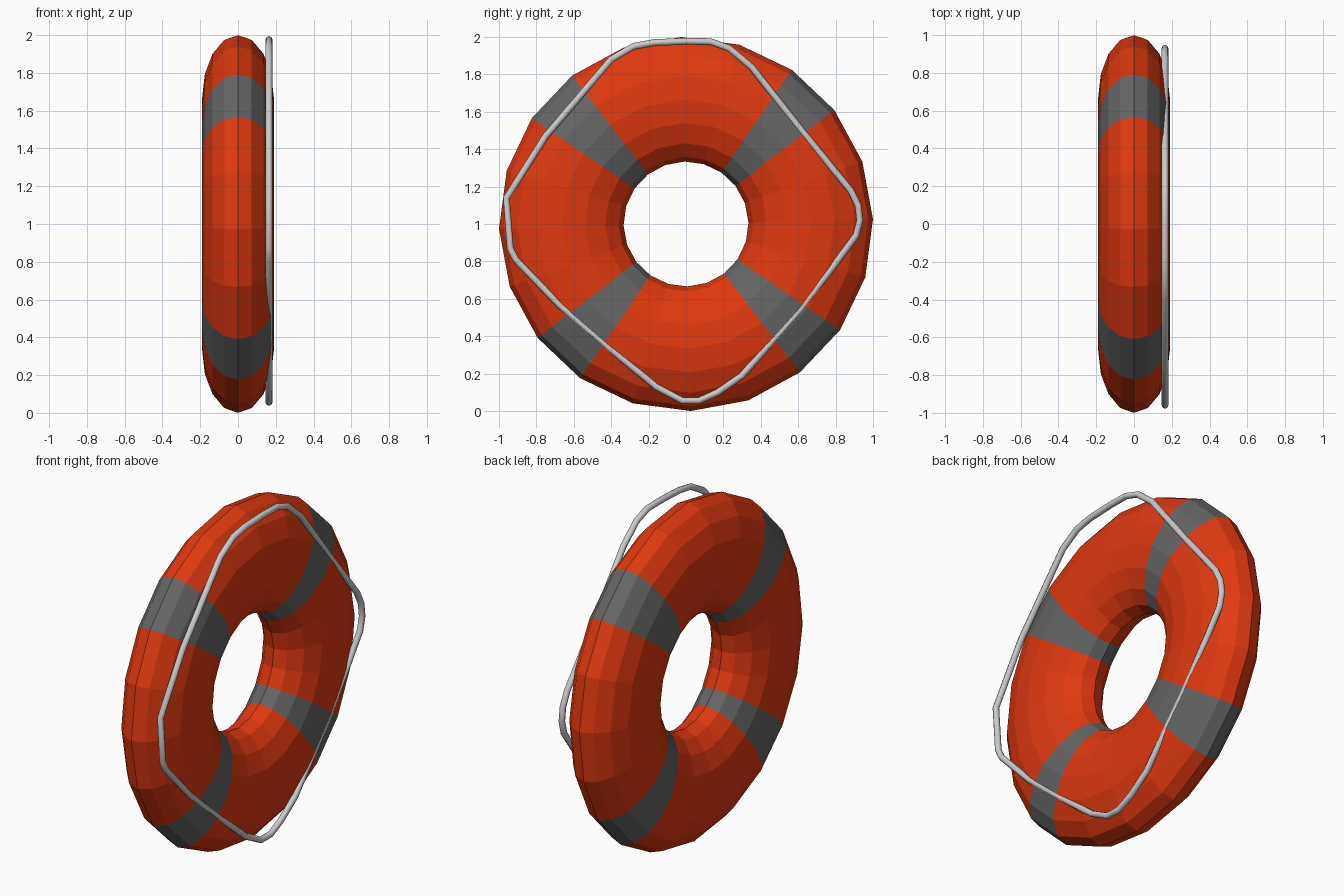
import bpy, bmesh
from math import sin, cos, tau, radians

if "Cube" in bpy.data.objects:
    bpy.data.objects.remove(bpy.data.objects["Cube"])

SEG, SIDES = 20, 16              # around the ring, around the tube
MAJOR, TUBE, HALF_W = 0.667, 0.333, 0.19
START = radians(1.5)


def material(name, rgb):
    m = bpy.data.materials.new(name)
    m.diffuse_color = (*rgb, 1)
    m.use_nodes = True
    m.node_tree.nodes["Principled BSDF"].inputs["Base Color"].default_value = m.diffuse_color
    return m


# Flattened ring, axis along x, flat shaded
bm = bmesh.new()
rings = []
for i in range(SEG):
    a = START + tau * i / SEG
    ring = []
    for j in range(SIDES):
        b = tau * j / SIDES
        r = MAJOR + TUBE * cos(b)
        ring.append(bm.verts.new((HALF_W * sin(b), r * cos(a), 1 + r * sin(a))))
    rings.append(ring)

# Every fifth segment is a grey band
for i in range(SEG):
    p, q = rings[i], rings[(i + 1) % SEG]
    for j in range(SIDES):
        k = (j + 1) % SIDES
        f = bm.faces.new((p[j], q[j], q[k], p[k]))
        f.material_index = 1 if i % 5 == 2 else 0
bmesh.ops.recalc_face_normals(bm, faces=bm.faces)
mesh = bpy.data.meshes.new("float_ring")
bm.to_mesh(mesh)
bm.free()
mesh.materials.append(material("orange_red", (0.74, 0.04, 0.005)))
mesh.materials.append(material("band_grey", (0.13, 0.13, 0.13)))
bpy.context.collection.objects.link(bpy.data.objects.new("float_ring", mesh))

# Grab rope: loose closed loop lying on the +x face
path = [(-0.28, 1.95), (-0.17, 1.97), (0, 1.977), (0.13, 1.975), (0.23, 1.94),
        (0.35, 1.84), (0.61, 1.51), (0.88, 1.18), (0.92, 1.10), (0.93, 1.02),
        (0.91, 0.94), (0.80, 0.79), (0.61, 0.54), (0.45, 0.36), (0.30, 0.19),
        (0.17, 0.10), (0.07, 0.055), (-0.02, 0.055), (-0.16, 0.13),
        (-0.42, 0.345), (-0.68, 0.57), (-0.91, 0.81), (-0.94, 0.87),
        (-0.96, 1.14), (-0.75, 1.47), (-0.40, 1.88)]
curve = bpy.data.curves.new("grab_rope", 'CURVE')
curve.dimensions = '3D'
curve.bevel_depth = 0.018
curve.bevel_resolution = 2
spline = curve.splines.new('POLY')
spline.points.add(len(path) - 1)
for pt, (y, z) in zip(spline.points, path):
    pt.co = (0.164, y, z, 1)
spline.use_cyclic_u = True
spline.use_smooth = True
bpy.context.collection.objects.link(bpy.data.objects.new("grab_rope", curve))
